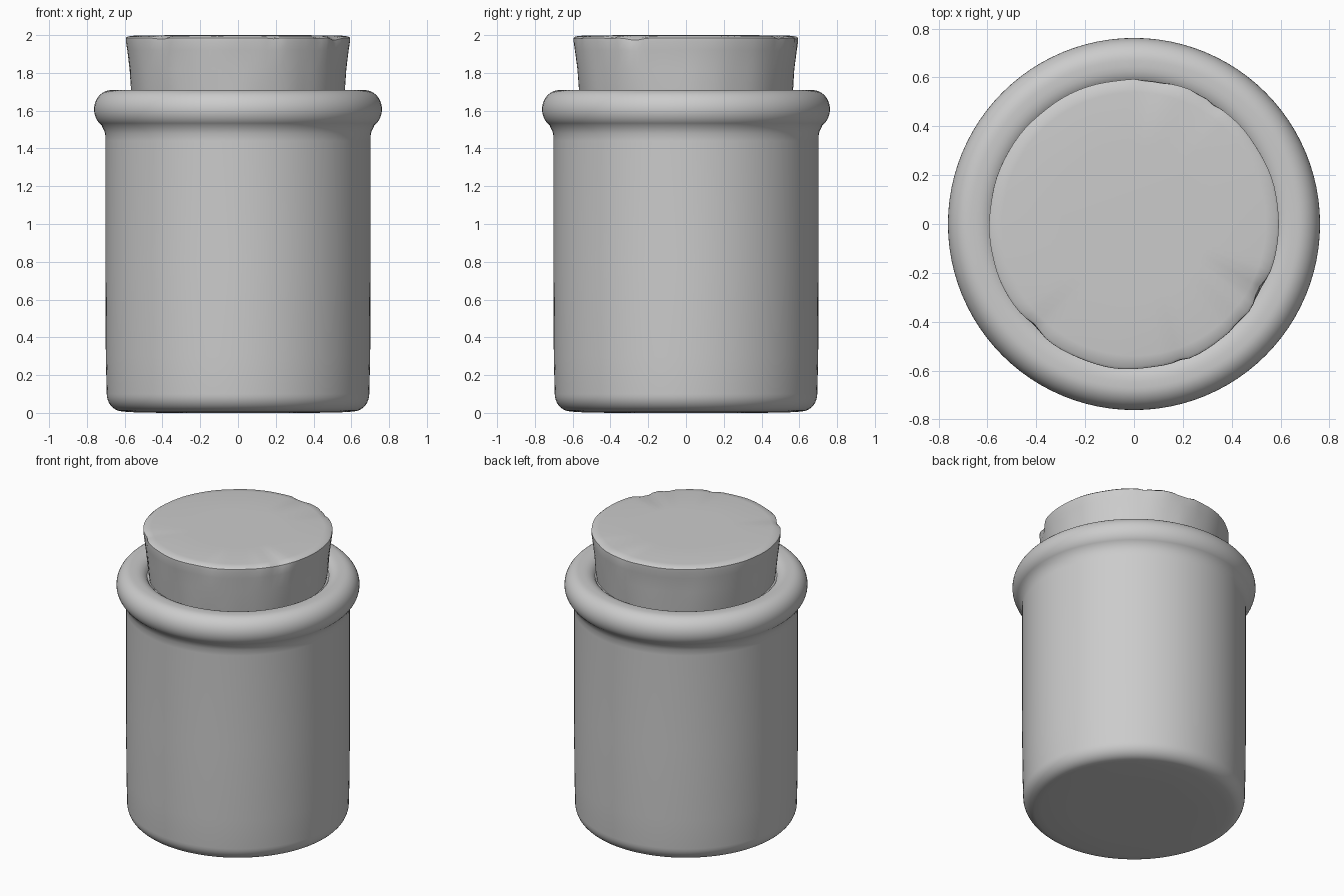
import bpy, bmesh, math, random
from mathutils import Vector, noise

random.seed(4)
cube = bpy.data.objects.get("Cube")
if cube:
    bpy.data.objects.remove(cube, do_unlink=True)

SEGMENTS = 96


def make_material(name, colour):
    mat = bpy.data.materials.new(name)
    mat.use_nodes = True
    mat.diffuse_color = colour
    mat.node_tree.nodes["Principled BSDF"].inputs["Base Color"].default_value = colour
    return mat


def arc(cx, cz, rx, rz, start, end, steps):
    """Points along an elliptical arc, angles in degrees."""
    angles = [math.radians(start + (end - start) * i / steps) for i in range(steps + 1)]
    return [(cx + rx * math.cos(a), cz + rz * math.sin(a)) for a in angles]


def lathe(name, profile, mat, shape=None):
    """Spin a radius/height profile round z; closed with caps at both ends."""
    bm = bmesh.new()
    rings = []
    for r, z in profile:
        ring = []
        for i in range(SEGMENTS):
            a = math.tau * i / SEGMENTS
            rr, zz = shape(a, r, z) if shape else (r, z)
            ring.append(bm.verts.new((rr * math.cos(a), rr * math.sin(a), zz)))
        rings.append(ring)
    for low, high in zip(rings, rings[1:]):
        for i in range(SEGMENTS):
            j = (i + 1) % SEGMENTS
            bm.faces.new((low[i], low[j], high[j], high[i]))
    bm.faces.new(rings[0][::-1])
    bm.faces.new(rings[-1])
    mesh = bpy.data.meshes.new(name)
    bm.to_mesh(mesh)
    bm.free()
    mesh.materials.append(mat)
    obj = bpy.data.objects.new(name, mesh)
    bpy.context.collection.objects.link(obj)
    bpy.ops.object.select_all(action='DESELECT')
    obj.select_set(True)
    bpy.context.view_layer.objects.active = obj
    bpy.ops.object.shade_smooth_by_angle(angle=math.radians(40))
    return obj


grey = make_material("plain grey", (0.6, 0.6, 0.6, 1))

# Jar: rounded base, straight wall, short flare and thick rolled rim
jar_profile = [(0.4, 0), (0.58, 0.004)]
jar_profile += arc(0.61, 0.1, 0.085, 0.092, -80, 0, 8)
jar_profile += [(0.7, 0.3), (0.702, 0.8), (0.702, 1.44), (0.703, 1.48)]
jar_profile += arc(0.67, 1.607, 0.092, 0.102, -55, 90, 16)
jar_profile += arc(0.645, 1.649, 0.08, 0.06, 90, 160, 5)
jar_profile += [(0.55, 1.67)]
lathe("jar", jar_profile, grey)

# Stopper: tapered plug with a slightly chipped upper edge
chips = [(random.uniform(0, math.tau), random.uniform(0.04, 0.09),
          random.uniform(0.008, 0.018)) for _ in range(9)]


def chip_edge(angle, r, z):
    edge = max(0, (z - 1.9) / 0.1)
    if r < 0.55:
        return r, z
    wobble = 0.006 * noise.noise(Vector((math.cos(angle), math.sin(angle), z)) * 4)
    depth = 0
    for centre, width, amount in chips:
        gap = (angle - centre + math.pi) % math.tau - math.pi
        depth += amount * math.exp(-(gap / width) ** 2)
    return r + wobble - depth * edge, z - depth * 0.5 * edge


stopper_profile = [(0.55, 1.6), (0.565, 1.7), (0.575, 1.82), (0.588, 1.92),
                   (0.594, 1.965), (0.594, 1.985), (0.584, 1.993),
                   (0.54, 1.998), (0.3, 2.0)]
lathe("stopper", stopper_profile, grey, chip_edge)
